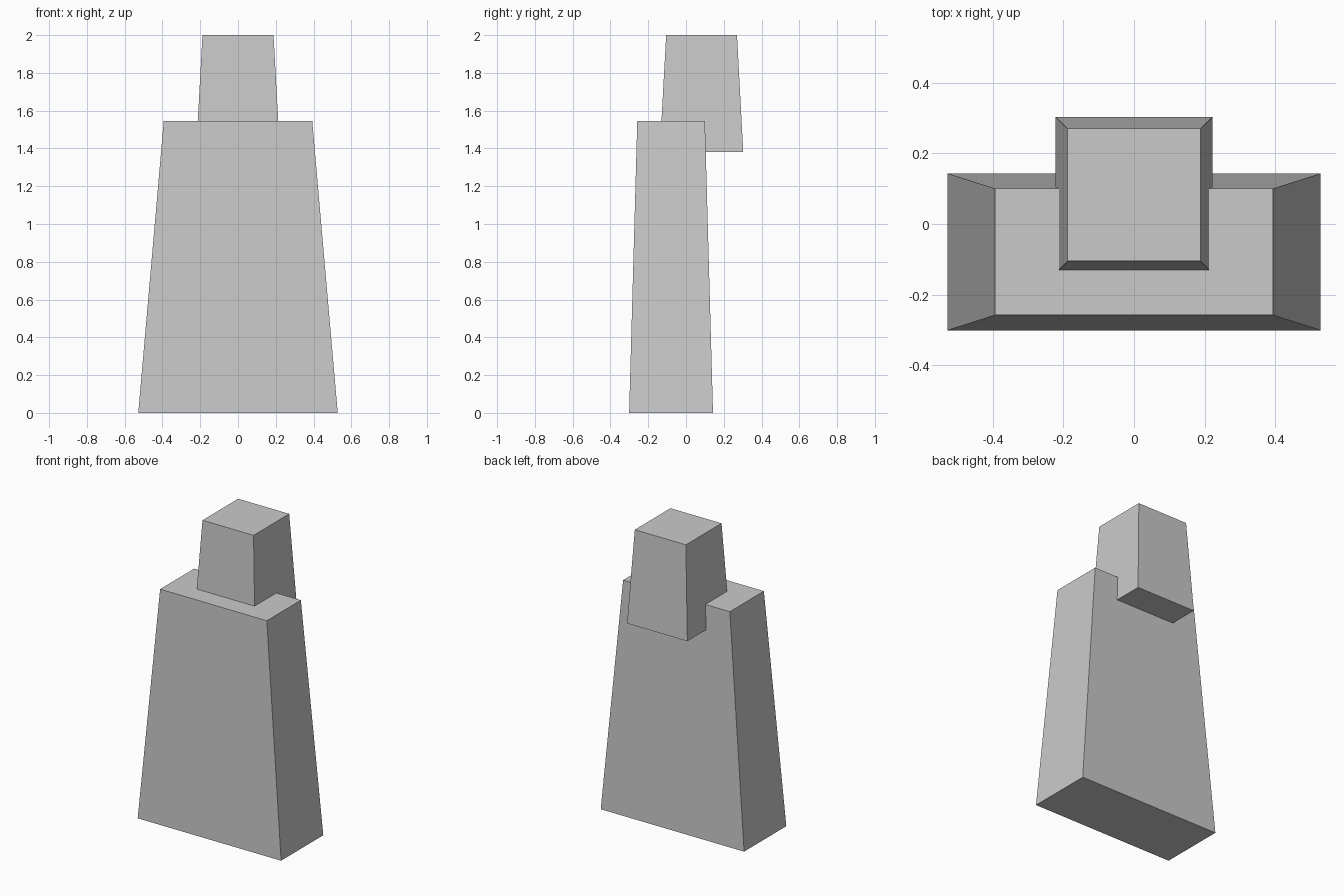
import bpy
import bmesh

# Remove the default cube
cube = bpy.data.objects.get("Cube")
if cube:
    bpy.data.objects.remove(cube, do_unlink=True)

# Single flat grey
grey = bpy.data.materials.new("light_grey")
grey.use_nodes = True
colour = (0.59, 0.59, 0.59, 1)
grey.diffuse_color = colour
grey.node_tree.nodes["Principled BSDF"].inputs["Base Color"].default_value = colour


def tapered_block(name, z0, z1, bottom, top):
    """Block between two heights; each end is (half width, front y, back y)."""
    bm = bmesh.new()
    bmesh.ops.create_cube(bm, size=2)
    for v in bm.verts:
        upper = v.co.z > 0
        half, front, back = top if upper else bottom
        v.co = (half * v.co.x, back if v.co.y > 0 else front, z1 if upper else z0)
    bmesh.ops.recalc_face_normals(bm, faces=bm.faces)
    mesh = bpy.data.meshes.new(name)
    bm.to_mesh(mesh)
    bm.free()
    mesh.materials.append(grey)
    obj = bpy.data.objects.new(name, mesh)
    bpy.context.collection.objects.link(obj)
    return obj


# Wide tapering body
tapered_block("body", 0, 1.545, (0.528, -0.301, 0.143), (0.393, -0.258, 0.1))

# Smaller head, overhanging the back of the body
tapered_block("head", 1.38, 2, (0.222, -0.139, 0.303), (0.188, -0.105, 0.27))
